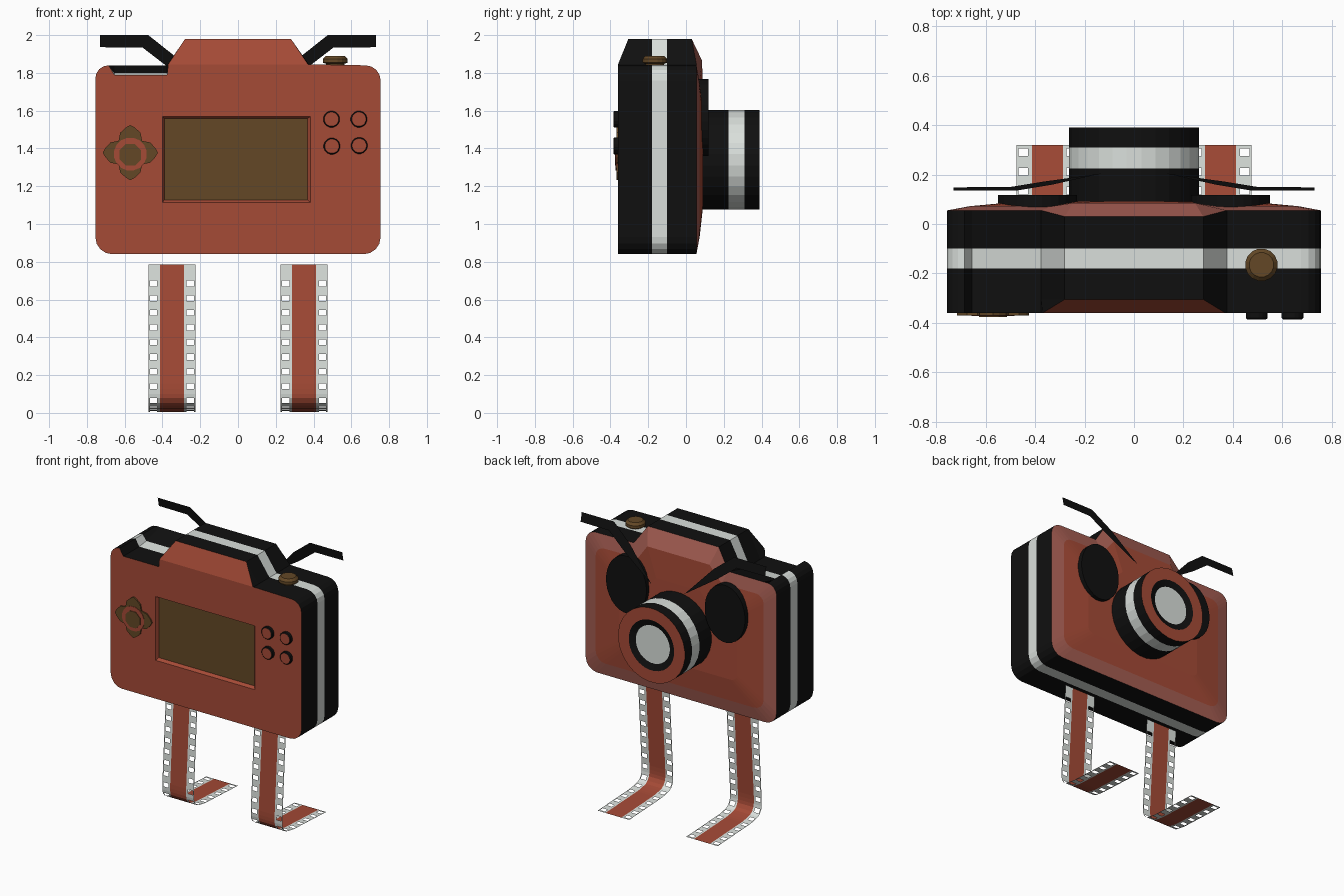
import bpy, bmesh, math
from mathutils import Vector

if "Cube" in bpy.data.objects:
    bpy.data.objects.remove(bpy.data.objects["Cube"])

def mat(name, r, g, b):
    m = bpy.data.materials.new(name)
    m.diffuse_color = (r, g, b, 1)
    m.use_nodes = True
    m.node_tree.nodes["Principled BSDF"].inputs["Base Color"].default_value = m.diffuse_color
    return m

MATS = [mat("red", .376, .069, .037), mat("black", .005, .005, .005),
        mat("white", .70, .74, .71), mat("brown", .125, .064, .019),
        mat("pale red", .376, .110, .085)]
RED, BLACK, WHITE, BROWN, PALE = range(5)

def finish(name, bm, recalc=True):
    if recalc:
        bmesh.ops.recalc_face_normals(bm, faces=bm.faces[:])
    me = bpy.data.meshes.new(name)
    bm.to_mesh(me)
    bm.free()
    for m in MATS:
        me.materials.append(m)
    ob = bpy.data.objects.new(name, me)
    bpy.context.collection.objects.link(ob)
    return ob

def face(bm, verts, m):
    f = bm.faces.new(verts)
    f.material_index = m

def bridge(bm, a, b, m):
    """Quads between two closed loops; m is a material or a rule on the index."""
    n = len(a)
    for i in range(n):
        j = (i + 1) % n
        face(bm, (a[i], a[j], b[j], b[i]), m(i) if callable(m) else m)

def lathe(name, prof, mats, n, origin, axis, sx=1, sz=1):
    """Revolve (radius, offset) points; the last ring is capped with mats[-1]."""
    bm = bmesh.new()
    rings = []
    for r, t in prof:
        ring = []
        for k in range(n):
            a = 2 * math.pi * (k + .5) / n
            u, v = r * math.cos(a) * sx, r * math.sin(a) * sz
            p = {'+y': (u, t, v), '-y': (u, -t, v), '+z': (u, v, t)}[axis]
            ring.append(bm.verts.new(Vector(origin) + Vector(p)))
        rings.append(ring)
    for a, b, m in zip(rings, rings[1:], mats):
        bridge(bm, a, b, m)
    face(bm, rings[-1], mats[-1])
    face(bm, rings[0], mats[0])
    return finish(name, bm)

# ---- camera body: outline lofted along y, with hump and left notch
def arc(cx, cz, r, a0):
    return [(cx + r * math.cos(math.radians(a0 + 22.5 * k)),
             cz + r * math.sin(math.radians(a0 + 22.5 * k))) for k in range(5)]

def outline(hx, hz, zn):
    return (arc(-.665, .93, .09, 180) + arc(.665, .93, .09, 270) + arc(.675, 1.76, .08, 0)
            + [(.375, 1.845), (hx, hz), (-hx, hz), (-.375, zn), (-.655, zn)]
            + arc(-.685, 1.77, .07, 90))

HUMP = (16, 17)
bm = bmesh.new()
def layer(y, hx, hz, zn, hump_y=None, sx=1, sz=1):
    return [bm.verts.new((x * sx, hump_y if hump_y is not None and i in HUMP else y,
                          1.34 + (z - 1.34) * sz))
            for i, (x, z) in enumerate(outline(hx, hz, zn))]

loops = [layer(-.36, .37, 1.845, 1.79), layer(-.305, .28, 1.98, 1.79),
         layer(-.18, .28, 1.98, 1.79), layer(-.10, .28, 1.98, 1.80),
         layer(.055, .28, 1.98, 1.84, .03),
         layer(.072, .28, 1.98, 1.84, .085, .88, .82),
         layer(.09, .28, 1.98, 1.84, .09, .62, .5)]
rules = [lambda i: RED if i == 16 else BLACK, BLACK, WHITE, BLACK, PALE, RED]
for a, b, m in zip(loops, loops[1:], rules):
    bridge(bm, a, b, m)
face(bm, loops[-1], RED)

# front face with a recessed screen
def rect(x0, x1, z0, z1, y):
    return [bm.verts.new((x, y, z)) for x, z in ((x0, z0), (x1, z0), (x1, z1), (x0, z1))]
rim = rect(-.40, .385, 1.114, 1.57, -.36)
glass = rect(-.39, .368, 1.128, 1.558, -.338)
bridge(bm, rim, glass, RED)
face(bm, glass, BROWN)
edges = []
for loop in (loops[0], rim):
    for a, b in zip(loop, loop[1:] + loop[:1]):
        edges.append(bm.edges.get((a, b)))
res = bmesh.ops.triangle_fill(bm, edges=edges, use_beauty=True, normal=(0, -1, 0))
for f in res["geom"]:
    if isinstance(f, bmesh.types.BMFace):
        f.material_index = RED
finish("camera_body", bm)

# ---- lens and eyes on the back
lathe("lens", [(.265, .06), (.265, .225), (.265, .31), (.265, .39), (.18, .39), (.135, .375)],
      [BLACK, WHITE, BLACK, RED, BLACK, WHITE], 28, (0, 0, 1.34), '+y')
for s, side in ((-1, "left"), (1, "right")):
    lathe(side + "_eye", [(1, .06), (1, .118)], [BLACK, BLACK], 28,
          (s * .39, 0, 1.565), '+y', .16, .205)

# ---- direction pad: petals, ring and centre button
bm = bmesh.new()
star = []
for q in range(4):
    for da, r in ((-45, .088), (-27, .118), (-10, .135), (0, .146), (10, .135), (27, .118)):
        a = math.radians(90 * q + da)
        star.append((-.57 + r * math.cos(a), 1.378 + r * math.sin(a)))
low, top = [[bm.verts.new((x, y, z)) for x, z in star] for y in (-.36, -.369)]
bridge(bm, low, top, BROWN)
face(bm, top, BROWN)
finish("pad_petals", bm)
lathe("pad_ring", [(.088, 0), (.088, .012)], [RED, RED], 16, (-.57, -.36, 1.37), '-y')
lathe("pad_centre", [(.062, 0), (.062, .016)], [BROWN, BROWN], 8, (-.57, -.36, 1.366), '-y')

# ---- four round buttons and the shutter
for i, (x, z) in enumerate(((.495, 1.555), (.64, 1.555), (.497, 1.412), (.642, 1.415))):
    lathe(f"round_button_{i + 1}", [(.044, 0), (.044, .02), (.038, .025)],
          [BLACK, BLACK, RED], 16, (x, -.36, z), '-y')
lathe("shutter_button", [(.05, -.01), (.05, .008), (.066, .014), (.066, .034), (.05, .05)],
      [BROWN] * 5, 16, (.515, -.165, 1.84), '+z')

# ---- eyebrows: thin leaning plates
for s, side in ((-1, "left"), (1, "right")):
    bm = bmesh.new()
    pts = [(.73, 2.0), (.73, 1.936), (.505, 1.934), (.37, 1.83), (.13, 1.67),
           (.33, 1.885), (.475, 2.0)]
    v = [bm.verts.new((s * x, .135 + (2 - z) * .21, z)) for x, z in pts]
    face(bm, v, BLACK)
    bmesh.ops.triangulate(bm, faces=bm.faces[:])
    finish(side + "_eyebrow", bm)

# ---- film strip legs with punched edges
path = [Vector(p) for p in ((-.135, .785), (-.177, .14), (-.175, .085), (-.162, .058),
                            (-.14, .04), (-.10, .03), (-.05, .022), (.32, .004))]
lens = [(b - a).length for a, b in zip(path, path[1:])]
total = sum(lens)

def at(d):
    for a, b, l in zip(path, path[1:], lens):
        if d <= l:
            return a.lerp(b, d / l)
        d -= l
    return path[-1]

rows, holes = [0], set()
c = .10
while c + .015 < total:
    rows += [c - .038, c - .015]
    holes.add(len(rows) - 1)
    rows.append(c + .015)
    c += .078
rows.append(total)
cols = [-.125, -.117, -.078, -.063, .063, .078, .117, .125]
for s, side in ((-1, "left"), (1, "right")):
    bm = bmesh.new()
    grid = []
    for d in rows:
        p = at(d)
        grid.append([bm.verts.new((s * .35 + x, p.x, p.y)) for x in cols])
    for r in range(len(rows) - 1):
        for k in range(7):
            if r in holes and k in (1, 5):
                continue
            face(bm, (grid[r][k], grid[r + 1][k], grid[r + 1][k + 1], grid[r][k + 1]),
                 RED if k == 3 else WHITE)
    finish(side + "_film_leg", bm)
